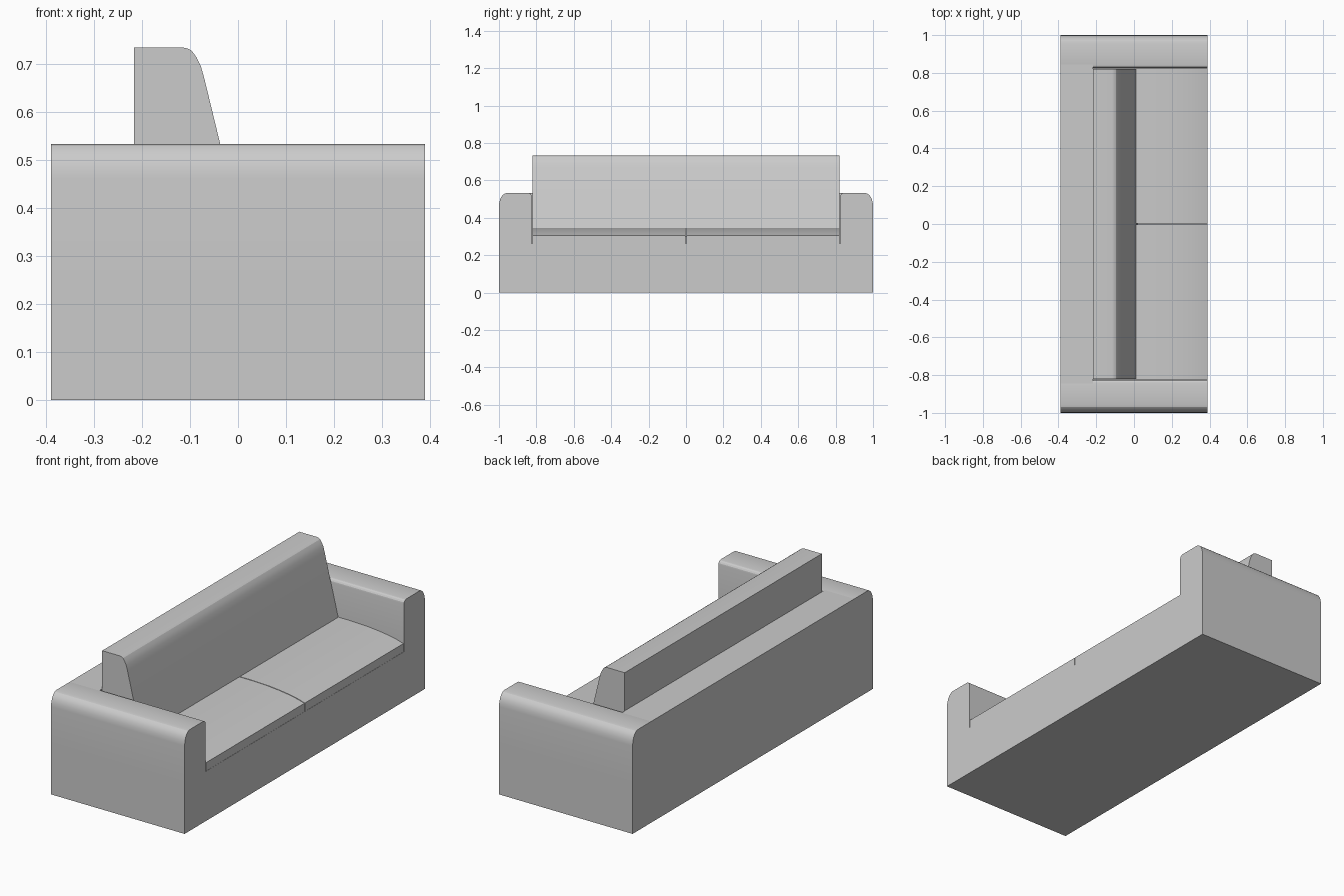
import bpy, bmesh, math

if "Cube" in bpy.data.objects:
    bpy.data.objects.remove(bpy.data.objects["Cube"])


def extrude(name, profile, axis, start, end):
    """Extrude a closed 2D profile: (y, z) along x, or (x, z) along y."""
    bm = bmesh.new()
    def co(p, d):
        return (d, p[0], p[1]) if axis == 'x' else (p[0], d, p[1])
    a = [bm.verts.new(co(p, start)) for p in profile]
    b = [bm.verts.new(co(p, end)) for p in profile]
    bm.faces.new(a)
    bm.faces.new(b)
    n = len(profile)
    for i in range(n):
        bm.faces.new((a[i], a[(i + 1) % n], b[(i + 1) % n], b[i]))
    bmesh.ops.recalc_face_normals(bm, faces=bm.faces)
    mesh = bpy.data.meshes.new(name)
    bm.to_mesh(mesh)
    bm.free()
    ob = bpy.data.objects.new(name, mesh)
    bpy.context.collection.objects.link(ob)
    return ob


def arc(cx, cz, rx, rz, a0, a1, steps):
    """Points on an elliptical arc, angles in degrees."""
    angles = [math.radians(a0 + (a1 - a0) * i / steps) for i in range(steps + 1)]
    return [(cx + rx * math.cos(t), cz + rz * math.sin(t)) for t in angles]


X = 0.389          # half depth
BACK = -0.217      # front of the back block
DECK = 0.262       # top of the base
TOP = 0.533        # top of the arms
INNER = 0.825      # inside of the arms

# Base plinth
extrude("base", [(-1, 0), (1, 0), (1, DECK), (-1, DECK)], 'x', -X, X)

# Arms with a large outer and a small inner rounding
for side, label in ((1, "left"), (-1, "right")):
    prof = [(INNER, DECK), (1, DECK)]
    prof += arc(0.955, TOP - 0.07, 0.045, 0.07, 0, 90, 5)
    prof += arc(INNER + 0.02, TOP - 0.02, 0.02, 0.02, 90, 180, 4)
    extrude("arm_" + label, [(side * y, z) for y, z in prof], 'x', -X, X)

# Block behind the cushions, flush with the arm tops
extrude("back_block", [(-X, DECK), (BACK, DECK), (BACK, TOP), (-X, TOP)],
        'y', -INNER - 0.02, INNER + 0.02)

# Backrest cushion with a sloping front
extrude("backrest", [(BACK, 0.30), (0.02, 0.30), (0.01, 0.342), (-0.037, 0.533),
                     (-0.070, 0.669), (-0.077, 0.694), (-0.086, 0.713),
                     (-0.096, 0.727), (-0.105, 0.732), (-0.115, 0.734),
                     (BACK, 0.734)], 'y', -0.82, 0.82)

# Two seat cushions with a crowned top
seat = [(BACK, DECK), (0.388, DECK), (0.388, 0.306), (0.35, 0.317),
        (0.30, 0.327), (0.24, 0.335), (0.17, 0.341), (0.08, 0.344), (BACK, 0.344)]
for y0, y1, label in ((0.002, 0.822, "left"), (-0.822, -0.002, "right")):
    extrude("seat_cushion_" + label, seat, 'y', y0, y1)

# Soft shading on the rounded parts
bpy.ops.object.select_all(action='SELECT')
bpy.context.view_layer.objects.active = bpy.context.selected_objects[0]
bpy.ops.object.shade_smooth_by_angle(angle=math.radians(20))
